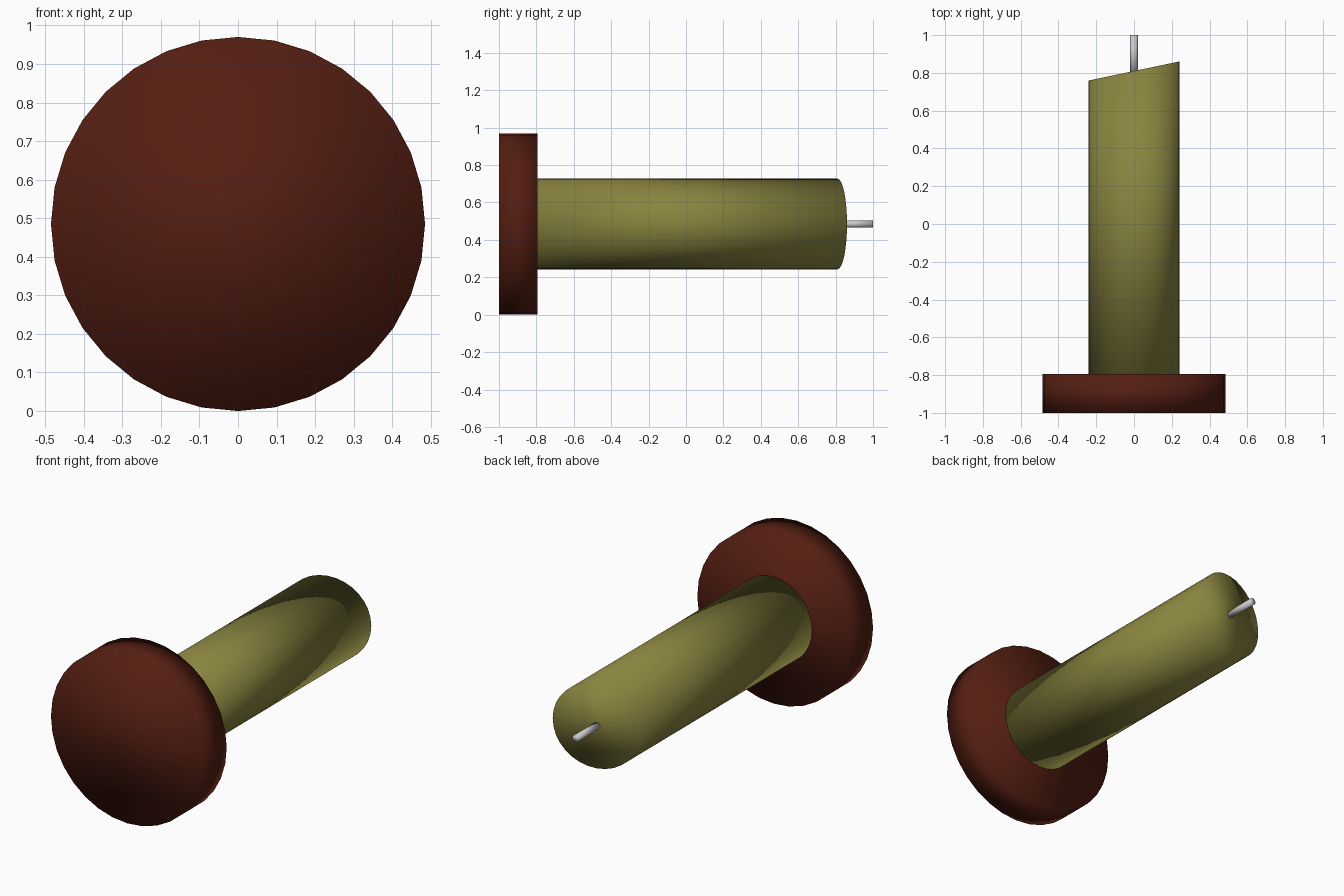
import bpy, bmesh
from math import radians
from mathutils import Matrix

if "Cube" in bpy.data.objects:
    bpy.data.objects.remove(bpy.data.objects["Cube"])

CENTRE_Z = 0.485


def material(name, rgb):
    mat = bpy.data.materials.new(name)
    mat.diffuse_color = (*rgb, 1.0)
    mat.use_nodes = True
    mat.node_tree.nodes["Principled BSDF"].inputs["Base Color"].default_value = mat.diffuse_color
    return mat


def cylinder(name, radius, y0, y1, sides, mat=None, slant=0.0):
    """Smooth capped cylinder along y; slant shears the far end along x."""
    bm = bmesh.new()
    bmesh.ops.create_cone(bm, cap_ends=True, segments=sides,
                          radius1=radius, radius2=radius, depth=y1 - y0)
    bm.transform(Matrix.Translation((0, (y0 + y1) / 2, CENTRE_Z))
                 @ Matrix.Rotation(radians(-90), 4, 'X'))
    for v in bm.verts:
        if v.co.y > (y0 + y1) / 2:
            v.co.y += slant * v.co.x
    for f in bm.faces:
        f.smooth = True
    mesh = bpy.data.meshes.new(name)
    bm.to_mesh(mesh)
    bm.free()
    if mat:
        mesh.materials.append(mat)
    obj = bpy.data.objects.new(name, mesh)
    bpy.context.collection.objects.link(obj)
    return obj


# round base disc at the front
cylinder("base_disc", 0.485, -1.0, -0.795, 32, material("dark_red", (0.09, 0.013, 0.006)))

# main shaft with a slanted far end
cylinder("shaft", 0.242, -0.80, 0.81, 32, material("olive", (0.25, 0.23, 0.05)), slant=0.21)

# thin pin poking out of the slanted end
cylinder("pin", 0.02, 0.79, 1.0, 32)
